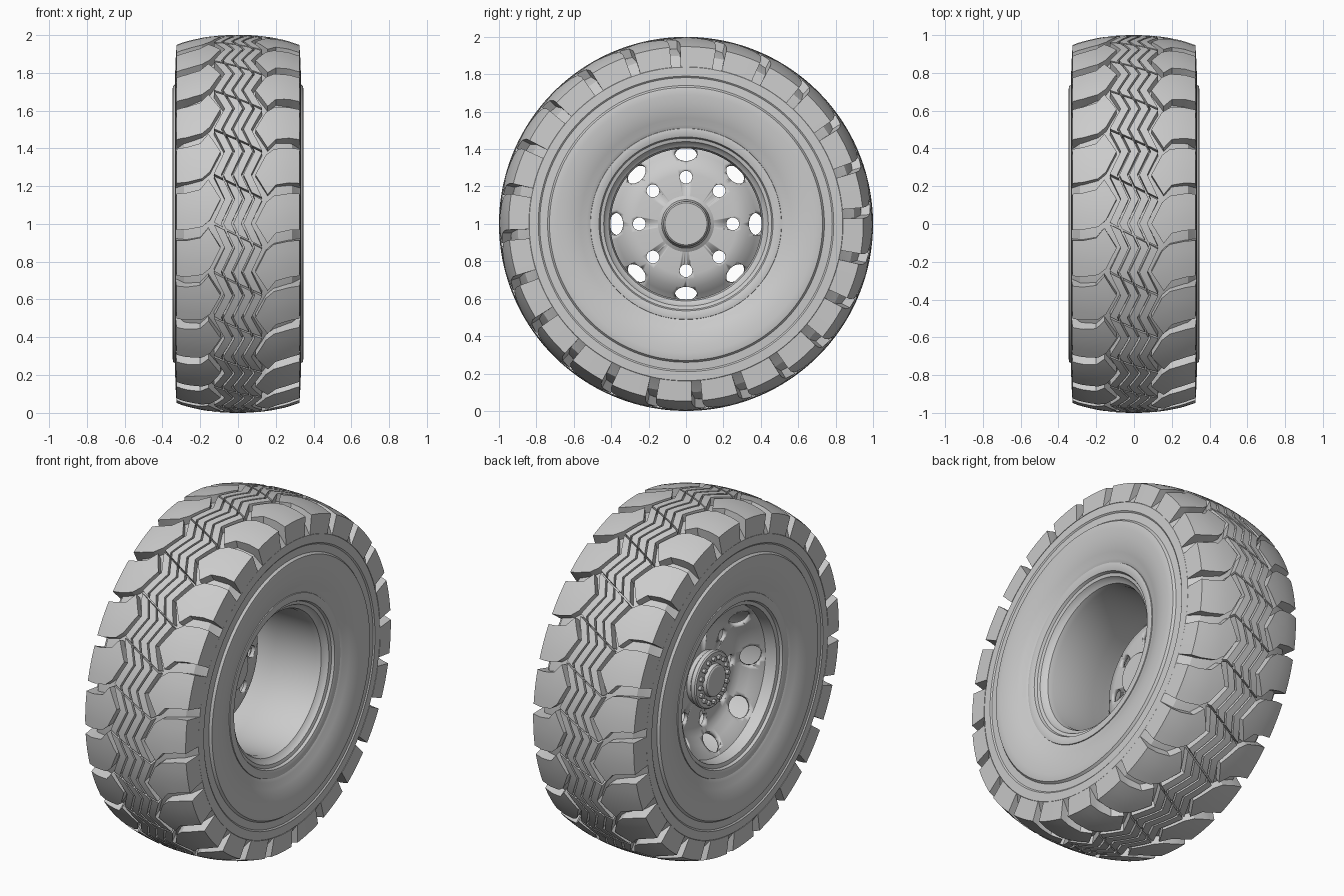
import bpy, bmesh, math
from mathutils import Matrix, Vector

if "Cube" in bpy.data.objects:
    bpy.data.objects.remove(bpy.data.objects["Cube"])

N = 24                      # tread pitches round the tyre
PITCH = 360 / N
PHASE = -3.6


def polar(x, r, deg):
    a = math.radians(deg)
    return Vector((x, -r * math.cos(a), 1 + r * math.sin(a)))


def finish(bm, name, angle=30):
    bmesh.ops.remove_doubles(bm, verts=bm.verts, dist=1e-5)
    bmesh.ops.recalc_face_normals(bm, faces=bm.faces)
    me = bpy.data.meshes.new(name)
    bm.to_mesh(me)
    bm.free()
    ob = bpy.data.objects.new(name, me)
    bpy.context.collection.objects.link(ob)
    bpy.ops.object.select_all(action='DESELECT')
    ob.select_set(True)
    bpy.context.view_layer.objects.active = ob
    bpy.ops.object.shade_smooth_by_angle(angle=math.radians(angle))
    return ob


def lathe(name, profile, closed=True, seg=120, angle=30):
    """Revolve (x, r) points about the axle."""
    bm = bmesh.new()
    rings = [[bm.verts.new(polar(x, r, 360 * i / seg)) for x, r in profile] for i in range(seg)]
    n = len(profile)
    for i in range(seg):
        a, b = rings[i], rings[(i + 1) % seg]
        for j in range(n if closed else n - 1):
            k = (j + 1) % n
            if profile[j][1] + profile[k][1] > 0:
                bm.faces.new((a[j], a[k], b[k], b[j]))
    bmesh.ops.remove_doubles(bm, verts=bm.verts, dist=1e-5)
    return finish(bm, name, angle)


def cylinder(bm, pos, direction, radius, depth, seg=24):
    rot = Vector(direction).to_track_quat('Z', 'Y').to_matrix().to_4x4()
    bmesh.ops.create_cone(bm, cap_ends=True, segments=seg, radius1=radius, radius2=radius,
                          depth=depth, matrix=Matrix.Translation(pos) @ rot)


# Tyre carcass: groove floor, shoulder, stepped sidewall, bead
half = [(0, .955), (.1, .952), (.2, .935), (.285, .90), (.322, .848), (.331, .838), (.333, .79),
        (.327, .782), (.33, .74), (.343, .73), (.346, .715), (.346, .69), (.343, .65),
        (.335, .605), (.322, .565), (.307, .53), (.303, .515), (.292, .50), (.285, .46)]
lathe("tyre_carcass", [(-x, r) for x, r in half[:0:-1]] + half, closed=True, seg=144)


# Tread: prisms drawn in (x, degrees), then wrapped onto the crown
def crown(x):
    return 1 - .05 * (abs(x) / .325) ** 2.2


def tread_block(poly):
    b = bmesh.new()
    face = b.faces.new([b.verts.new((x, s, 0)) for x, s in poly])
    ext = bmesh.ops.extrude_face_region(b, geom=[face])
    for v in ext['geom']:
        if isinstance(v, bmesh.types.BMVert):
            v.co.z = 1
    cuts = [((0, 2.5 * i + .01, 0), (0, 1, 0)) for i in range(-4, 9)]
    cuts += [((.06 * i + .003, 0, 0), (1, 0, 0)) for i in range(-5, 6)]
    for co, no in cuts:
        bmesh.ops.bisect_plane(b, geom=b.verts[:] + b.edges[:] + b.faces[:], plane_co=co, plane_no=no)
    bmesh.ops.recalc_face_normals(b, faces=b.faces)
    return b


def zigzag(s):
    """Sideways wave: peak at -3.75 degrees, trough at +3.75."""
    u = ((s + 3.75) % PITCH) / PITCH
    return .03 * (abs(u - .5) * 4 - 1)


def rib(xc, w):
    def side(x0, sgn):
        lo = -37 * x0 + .35
        hi = lo + PITCH - .7
        ss = [lo] + [k for k in (-11.25, -3.75, 3.75, 11.25, 18.75) if lo + .1 < k < hi - .1] + [hi]
        return [(x0 + zigzag(s), s) for s in ss]
    return side(xc + w / 2, 1) + side(xc - w / 2, -1)[::-1]


shoulder = [(.332, 1.7), (.27, 1.6), (.20, .7), (.157, -2.4), (.092, 3.75),
            (.148, 10.2), (.19, 12.3), (.27, 13.2), (.332, 13.3)]
polys = [shoulder, [(-x, -s) for x, s in shoulder]]
polys += [rib(xc, .042) for xc in (-.0795, -.0265, .0265, .0795)]

tread = bmesh.new()
for poly in polys:
    src = tread_block(poly)
    for k in range(N):
        new = {}
        for v in src.verts:
            x, s, t = v.co
            r = .84 + t * (crown(x) - .84)
            if abs(x) > .3:
                x -= math.copysign(.007 * t, x)
            new[v] = tread.verts.new(polar(x, r, s + k * PITCH + PHASE))
        for f in src.faces:
            tread.faces.new([new[v] for v in f.verts])
    src.free()
finish(tread, "tread_blocks", 25)

# Rim: flanges at both sides and a barrel, deep on the +x side
lathe("rim", [(.285, .515), (.305, .51), (.308, .49), (.30, .465), (.285, .458), (.28, .44),
              (.262, .43), (.25, .412), (.22, .403), (-.05, .403), (-.14, .425), (-.24, .43),
              (-.28, .437), (-.285, .458), (-.30, .465), (-.308, .49), (-.305, .51), (-.285, .515),
              (-.27, .47), (-.15, .455), (.15, .455), (.27, .47)])

# Wheel disc: flat centre curving out to the barrel
front = [(-.11, .10), (-.11, .27), (-.115, .295), (-.13, .325), (-.165, .365), (-.20, .405), (-.22, .44)]
back = [(x + .022, r + (.012 if r > .3 else 0)) for x, r in front]
back[-1] = (-.19, .44)
disc = lathe("wheel_disc", front + back[::-1], angle=40)

# Cutters: eight stud holes and eight large hand holes
cut = bmesh.new()
for i in range(8):
    a = 45 * i
    out = polar(0, 1, a) - Vector((0, 0, 1))
    cylinder(cut, polar(-.10, .25, a), (1, 0, 0), .034, .12)
    cylinder(cut, polar(-.155, .374, a), Vector((.72, 0, 0)) + out * .69, .06, .12, 32)
cutter = finish(cut, "hole_cutter")
cutter.hide_render = True
cutter.hide_set(True)
mod = disc.modifiers.new("holes", 'BOOLEAN')
mod.operation = 'DIFFERENCE'
mod.solver = 'EXACT'
mod.object = cutter
bpy.context.view_layer.objects.active = disc
bpy.ops.object.modifier_apply(modifier=mod.name)
bpy.data.objects.remove(cutter)

# Hub: bolted flange outside, plain boss inside
lathe("hub", [(-.20, 0), (-.20, .08), (-.195, .088), (-.175, .092), (-.175, .155), (-.168, .162),
              (-.145, .162), (-.135, .15), (-.10, .15), (-.088, .15), (-.075, .13), (-.05, .122),
              (-.02, .12), (-.012, .112), (-.012, 0)], closed=False, seg=64)

# Ring of hub bolts
bolts = bmesh.new()
for i in range(16):
    cylinder(bolts, polar(-.18, .125, 22.5 * i), (1, 0, 0), .013, .025, 12)
finish(bolts, "hub_bolts")
